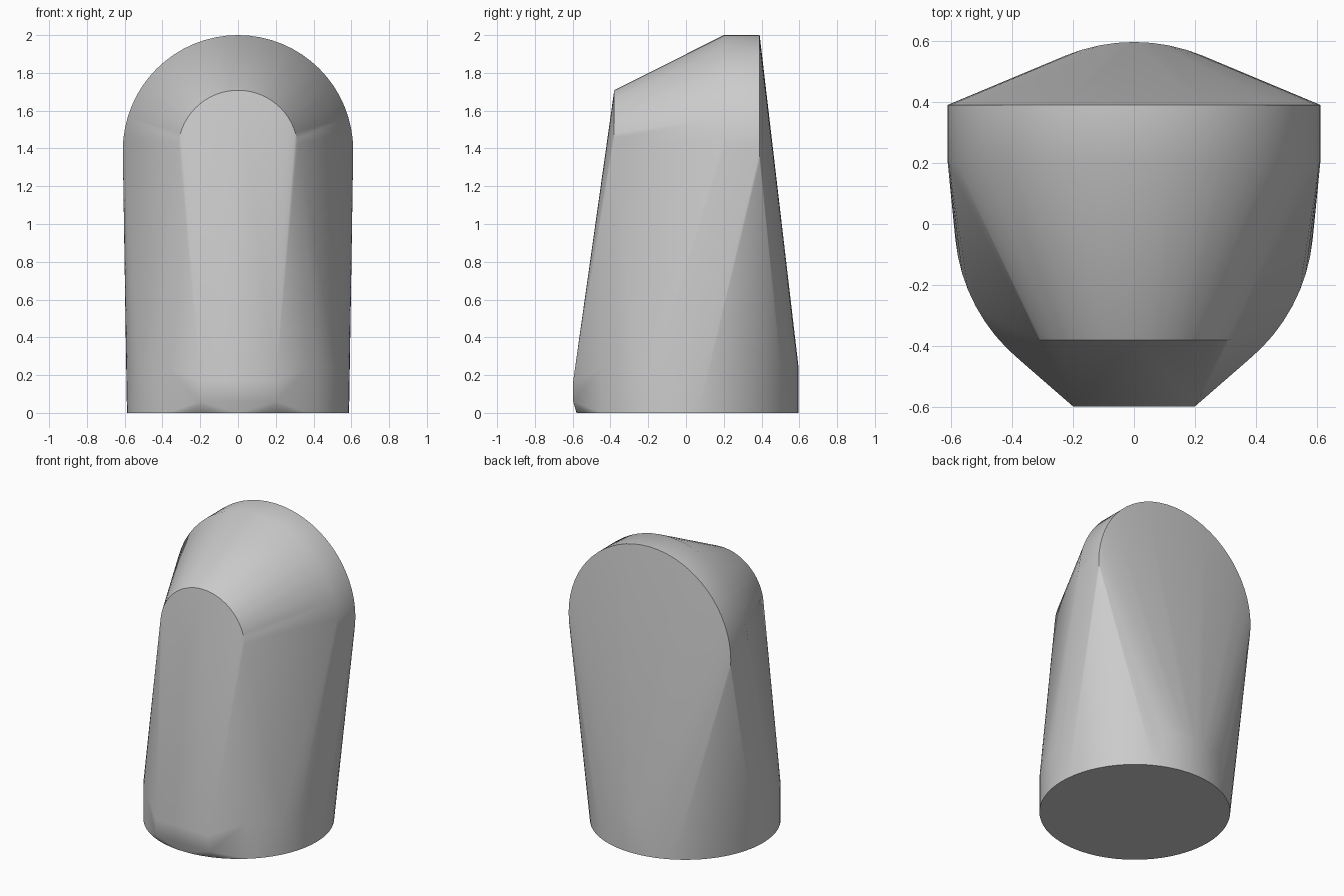
import bpy, bmesh
from math import sin, cos, pi, radians
from mathutils import Vector

cube = bpy.data.objects.get("Cube")
if cube:
    bpy.data.objects.remove(cube)

SEGMENTS = 64


def ring(radius, place):
    """Points of a full circle, put in space by place(u, v)."""
    angles = [2 * pi * i / SEGMENTS for i in range(SEGMENTS)]
    return [Vector(place(radius * cos(a), radius * sin(a))) for a in angles]


points = []

# Round foot: a short upright cylinder
for z in (0, 0.24):
    points += ring(0.588, lambda u, v: (u, v + 0.008, z))

# Rounded head: a thick disc at the back and a smaller rim at the front
ARCH_Z = 1.39
for radius, y in ((0.61, 0.2), (0.61, 0.39), (0.318, -0.38)):
    points += ring(radius, lambda u, v: (u, y, v + ARCH_Z))

# Flat toe plate at the front of the foot
points += [Vector((x, -0.597, z)) for x in (-0.2, 0.2) for z in (0.06, 0.17)]

# Wrap one tight skin around all the sections
bm = bmesh.new()
for p in points:
    bm.verts.new(p)
hull = bmesh.ops.convex_hull(bm, input=bm.verts)
loose = {g for g in hull["geom_interior"] + hull["geom_unused"]
         if isinstance(g, bmesh.types.BMVert)}
bmesh.ops.delete(bm, geom=list(loose), context='VERTS')
bmesh.ops.dissolve_limit(bm, angle_limit=radians(0.2), verts=bm.verts, edges=bm.edges)
bmesh.ops.recalc_face_normals(bm, faces=bm.faces)
mesh = bpy.data.meshes.new("tapered_body")
bm.to_mesh(mesh)
bm.free()

body = bpy.data.objects.new("tapered_body", mesh)
bpy.context.collection.objects.link(body)

# Plain grey finish
grey = bpy.data.materials.new("plain_grey")
grey.use_nodes = True
colour = (0.6, 0.6, 0.6, 1)
grey.diffuse_color = colour
grey.node_tree.nodes["Principled BSDF"].inputs["Base Color"].default_value = colour
mesh.materials.append(grey)

# Smooth shading with sharp rims
bpy.ops.object.select_all(action='DESELECT')
body.select_set(True)
bpy.context.view_layer.objects.active = body
bpy.ops.object.shade_smooth_by_angle(angle=radians(30))
